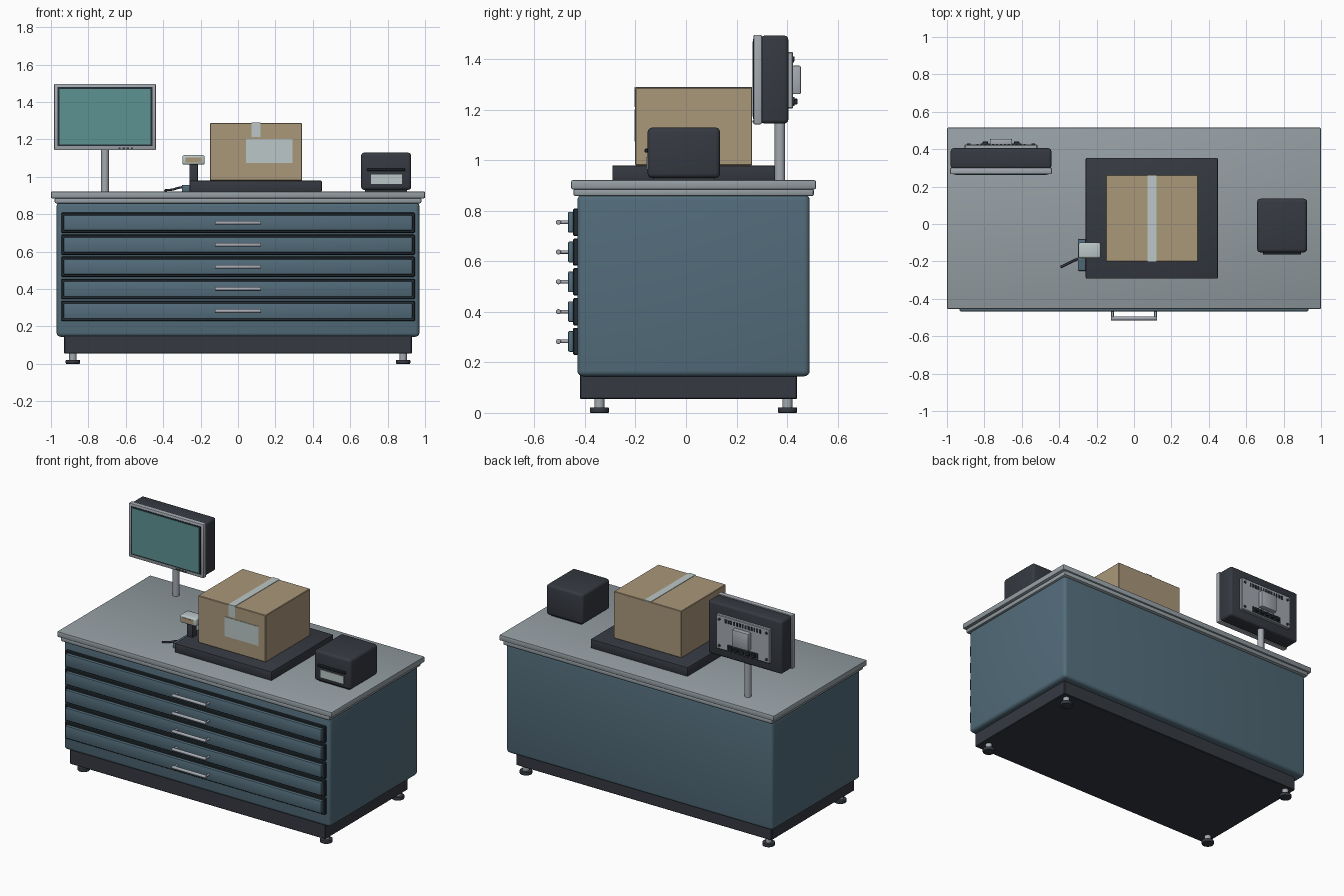
import bpy, bmesh, math
from mathutils import Vector, Matrix

if "Cube" in bpy.data.objects:
    bpy.data.objects.remove(bpy.data.objects["Cube"])


def material(name, rgb):
    m = bpy.data.materials.new(name)
    m.diffuse_color = (*rgb, 1)
    m.use_nodes = True
    m.node_tree.nodes["Principled BSDF"].inputs["Base Color"].default_value = m.diffuse_color
    return m


BLUE = material("blue_grey_paint", (0.085, 0.15, 0.195))
DARK = material("charcoal", (0.036, 0.041, 0.052))
SEAM = material("dark_seam", (0.018, 0.027, 0.034))
TOP = material("worktop_grey", (0.30, 0.345, 0.37))
METAL = material("light_metal", (0.37, 0.40, 0.44))
CARD = material("cardboard", (0.40, 0.31, 0.195))
PAPER = material("pale_paper", (0.50, 0.57, 0.57))
SCREEN = material("teal_screen", (0.11, 0.29, 0.29))


def finish(name, bm, mat):
    me = bpy.data.meshes.new(name)
    bm.to_mesh(me)
    bm.free()
    me.materials.append(mat)
    ob = bpy.data.objects.new(name, me)
    bpy.context.collection.objects.link(ob)
    bpy.ops.object.select_all(action='DESELECT')
    ob.select_set(True)
    bpy.context.view_layer.objects.active = ob
    bpy.ops.object.shade_smooth_by_angle(angle=math.radians(35))
    return ob


def box(name, x, y, z, mat, bevel=0.0, seg=2):
    """Block spanning the (min, max) pairs x, y, z, with rounded edges."""
    bm = bmesh.new()
    bmesh.ops.create_cube(bm, size=1)
    for v in bm.verts:
        v.co = [r[0] + (c + 0.5) * (r[1] - r[0]) for c, r in zip(v.co, (x, y, z))]
    if bevel:
        bmesh.ops.bevel(bm, geom=bm.edges[:], offset=bevel, segments=seg,
                        profile=0.5, affect='EDGES')
    return finish(name, bm, mat)


def rod(name, a, b, r, mat, bevel=0.0, sides=20):
    """Cylinder from point a to point b."""
    a, b = Vector(a), Vector(b)
    d = b - a
    bm = bmesh.new()
    bmesh.ops.create_cone(bm, cap_ends=True, segments=sides, radius1=r, radius2=r, depth=d.length)
    if bevel:
        rim = [e for e in bm.edges if abs(e.verts[0].co.z - e.verts[1].co.z) < 1e-5]
        bmesh.ops.bevel(bm, geom=rim, offset=bevel, segments=2, profile=0.5, affect='EDGES')
    rot = Vector((0, 0, 1)).rotation_difference(d).to_matrix().to_4x4()
    bm.transform(Matrix.Translation((a + b) / 2) @ rot)
    return finish(name, bm, mat)


def tube(name, points, r, mat, smooth=True):
    """Round tube along a path."""
    cu = bpy.data.curves.new(name, 'CURVE')
    cu.dimensions = '3D'
    cu.bevel_depth = r
    cu.bevel_resolution = 3
    cu.use_fill_caps = True
    cu.resolution_u = 6
    sp = cu.splines.new('NURBS' if smooth else 'POLY')
    sp.points.add(len(points) - 1)
    for p, co in zip(sp.points, points):
        p.co = (*co, 1)
    sp.use_endpoint_u = True
    sp.order_u = min(3, len(points))
    cu.materials.append(mat)
    ob = bpy.data.objects.new(name, cu)
    bpy.context.collection.objects.link(ob)
    return ob


# Cabinet, plinth and stepped worktop
box("cabinet", (-0.97, 0.97), (-0.43, 0.49), (0.145, 0.865), BLUE, 0.022, 4)
box("plinth", (-0.93, 0.93), (-0.42, 0.44), (0.055, 0.16), DARK, 0.004, 1)
box("worktop_lower", (-0.98, 0.98), (-0.446, 0.506), (0.858, 0.888), TOP, 0.008, 2)
box("worktop", (-1, 1), (-0.455, 0.515), (0.885, 0.922), TOP, 0.007, 2)

# Levelling feet
for x in (-0.883, 0.883):
    for y in (-0.343, 0.402):
        rod("foot_stem", (x, y, 0.015), (x, y, 0.06), 0.02, METAL)
        rod("foot_pad", (x, y, 0), (x, y, 0.022), 0.038, DARK, 0.004, 24)

# Drawers with dark surrounds and bow handles
for i in range(5):
    z = 0.755 - i * 0.118
    box("drawer_surround", (-0.945, 0.945), (-0.447, -0.42), (z - 0.054, z + 0.054), SEAM, 0.004, 1)
    box("drawer_front", (-0.932, 0.932), (-0.467, -0.44), (z - 0.041, z + 0.041), BLUE, 0.005, 2)
    for s in (-1, 1):
        rod("handle_post", (s * 0.115, -0.46, z), (s * 0.115, -0.504, z), 0.007, METAL, 0, 12)
    rod("handle_bar", (-0.124, -0.505, z), (0.124, -0.505, z), 0.010, METAL, 0.003, 16)

# Weighing platform and taped carton
box("weighing_platform", (-0.258, 0.448), (-0.292, 0.353), (0.92, 0.98), DARK, 0.005, 2)
box("carton", (-0.15, 0.342), (-0.201, 0.262), (0.98, 1.288), CARD, 0.003, 1)
box("tape_top", (0.073, 0.12), (-0.203, 0.262), (1.286, 1.291), PAPER)
box("tape_front", (0.073, 0.12), (-0.204, -0.199), (1.212, 1.291), PAPER)
box("shipping_label", (0.043, 0.291), (-0.204, -0.199), (1.075, 1.202), PAPER)

# Label printer
box("printer", (0.658, 0.926), (-0.152, 0.135), (0.93, 1.13), DARK, 0.018, 3)
box("printer_base", (0.68, 0.904), (-0.13, 0.115), (0.918, 0.94), DARK)
box("printer_lip", (0.69, 0.894), (-0.164, -0.145), (1.031, 1.046), SEAM, 0.003, 1)
box("printed_label", (0.71, 0.878), (-0.156, -0.149), (0.963, 1.013), PAPER)

# Scanner on its stand, with a cable
box("scanner_base", (-0.3, -0.2), (-0.25, -0.08), (0.92, 0.957), BLUE, 0.006, 2)
box("scanner_post", (-0.26, -0.215), (-0.165, -0.12), (0.95, 1.075), DARK, 0.005, 2)
box("scanner_head", (-0.297, -0.178), (-0.182, -0.1), (1.065, 1.116), PAPER, 0.01, 3)
box("scanner_window", (-0.28, -0.195), (-0.185, -0.178), (1.077, 1.104), CARD)
tube("scanner_cable", [(-0.27, -0.175, 0.947), (-0.31, -0.19, 0.945),
                       (-0.35, -0.21, 0.93), (-0.392, -0.23, 0.928)], 0.006, DARK)

# Monitor: pole, housing, bezel and screen
MX = -0.711
rod("monitor_pole", (MX, 0.372, 0.92), (MX, 0.372, 1.17), 0.021, METAL, 0, 28)
box("monitor_housing", (-0.98, -0.442), (0.295, 0.405), (1.146, 1.494), DARK, 0.015, 3)
box("monitor_bezel", (-0.983, -0.439), (0.267, 0.3), (1.143, 1.497), METAL, 0.005, 2)
box("screen_border", (-0.964, -0.458), (0.265, 0.27), (1.164, 1.480), SEAM)
box("screen", (-0.955, -0.467), (0.263, 0.27), (1.173, 1.471), SCREEN)
for i in range(4):
    x = -0.633 + i * 0.022
    box("monitor_button", (x - 0.006, x + 0.006), (0.263, 0.27), (1.150, 1.158), DARK)

# Monitor rear: plate, vents, screws, mount block and connectors
box("rear_plate", (MX - 0.195, MX + 0.195), (0.40, 0.424), (1.205, 1.43), METAL, 0.004, 1)
for i in range(13):
    x = MX + (i - 6) * 0.021
    box("rear_vent", (x - 0.006, x + 0.006), (0.42, 0.427), (1.388, 1.412), SEAM)
for sx in (-1, 1):
    for z in (1.228, 1.402):
        x = MX + sx * 0.172
        rod("rear_screw", (x, 0.42, z), (x, 0.43, z), 0.009, DARK, 0, 12)
box("mount_block", (MX - 0.06, MX + 0.06), (0.42, 0.455), (1.262, 1.375), METAL, 0.006, 2)
box("connector_strip", (MX - 0.11, MX + 0.11), (0.42, 0.43), (1.215, 1.25), DARK)
for i in range(5):
    x = MX + (i - 2) * 0.042
    box("connector", (x - 0.014, x + 0.014), (0.425, 0.441), (1.222, 1.244), SEAM, 0.002, 1)
